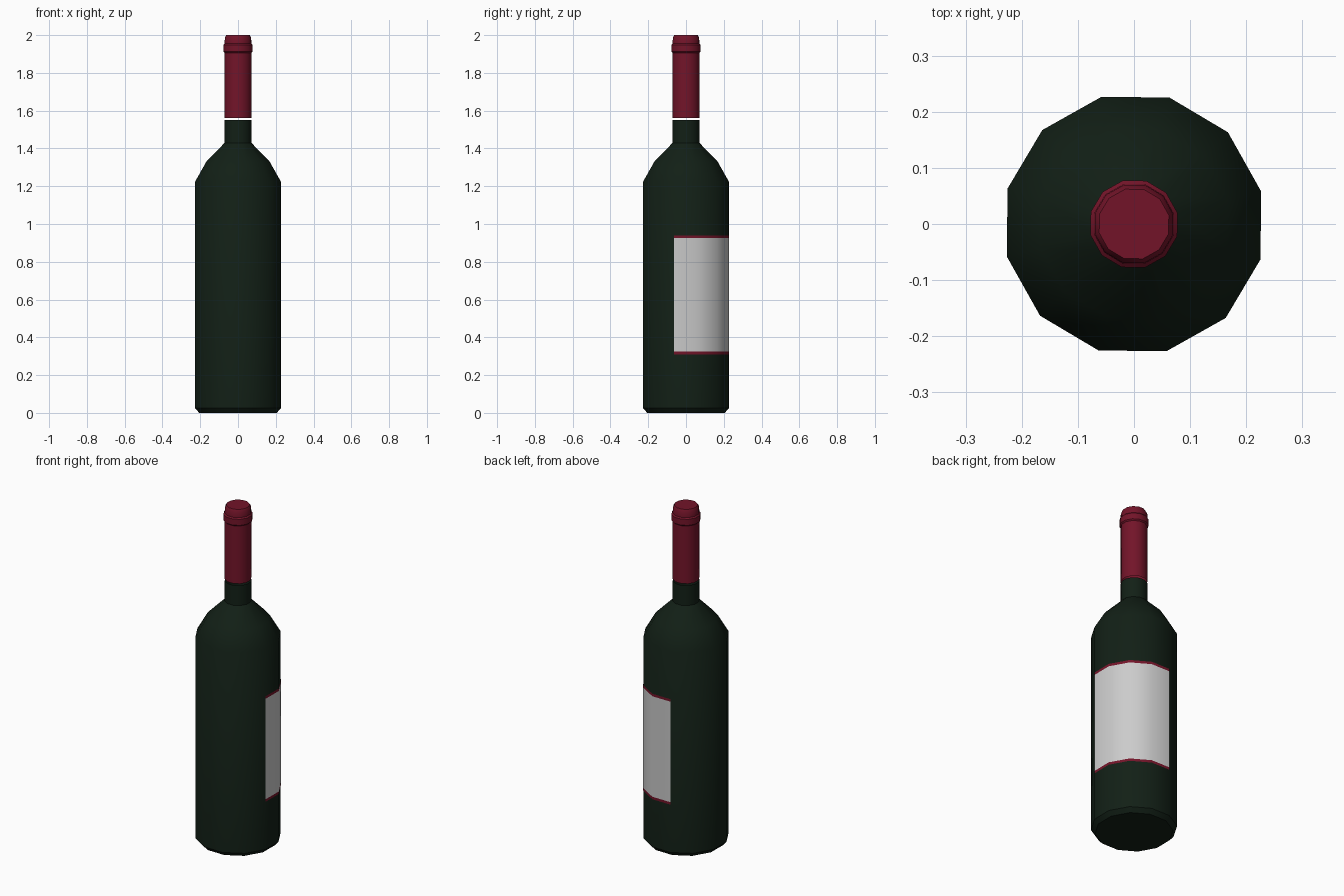
import bpy, bmesh
from math import radians, cos, sin

if "Cube" in bpy.data.objects:
    bpy.data.objects.remove(bpy.data.objects["Cube"])

SIDES, TURN, R = 12, radians(14.3), 0.234


def material(name, rgb):
    m = bpy.data.materials.new(name)
    m.diffuse_color = (*rgb, 1)
    m.use_nodes = True
    m.node_tree.nodes["Principled BSDF"].inputs["Base Color"].default_value = m.diffuse_color
    return m


glass = material("dark_green_glass", (0.006, 0.014, 0.008))
red = material("burgundy", (0.17, 0.007, 0.022))
paper = material("paper", (0.8, 0.8, 0.8))


def lathe(name, profile, mat, first=0, count=SIDES, cap_bottom=False, cap_top=False):
    """Sweep (radius, z) points round the z axis over `count` of the 12 sides."""
    bm = bmesh.new()
    closed = count == SIDES
    n = count if closed else count + 1
    step = radians(360 / SIDES)
    rings = [[bm.verts.new((r * cos(TURN + (first + i) * step),
                            r * sin(TURN + (first + i) * step), z))
              for i in range(n)] for r, z in profile]
    for a, b in zip(rings, rings[1:]):
        for i in range(count):
            j = (i + 1) % n
            bm.faces.new((a[i], a[j], b[j], b[i]))
    if cap_bottom:
        bm.faces.new(rings[0][::-1])
    if cap_top:
        bm.faces.new(rings[-1])
    me = bpy.data.meshes.new(name)
    bm.to_mesh(me)
    bm.free()
    me.materials.append(mat)
    ob = bpy.data.objects.new(name, me)
    bpy.context.collection.objects.link(ob)
    bpy.ops.object.select_all(action='DESELECT')
    bpy.context.view_layer.objects.active = ob
    ob.select_set(True)
    bpy.ops.object.shade_smooth_by_angle(angle=radians(40))
    return ob


# Glass body, shoulder and neck
lathe("bottle", [(0.212, 0), (R, 0.025), (R, 1.225), (0.173, 1.33),
                 (0.073, 1.43), (0.073, 1.55)], glass, cap_bottom=True)

# Foil capsule with its lip ring, a hair above the glass
lathe("foil_capsule", [(0.073, 1.56), (0.073, 1.905), (0.080, 1.912), (0.080, 1.948),
                       (0.073, 1.955), (0.072, 1.985), (0.064, 2.0)], red, cap_top=True)

# Label wrapping four sides, with a red band along each edge
RL = R + 0.0015
lathe("label", [(RL, 0.325), (RL, 0.925)], paper, first=-1, count=4)
for name, z in (("label_lower_band", 0.31), ("label_upper_band", 0.925)):
    lathe(name, [(RL, z), (RL, z + 0.015)], red, first=-1, count=4)
